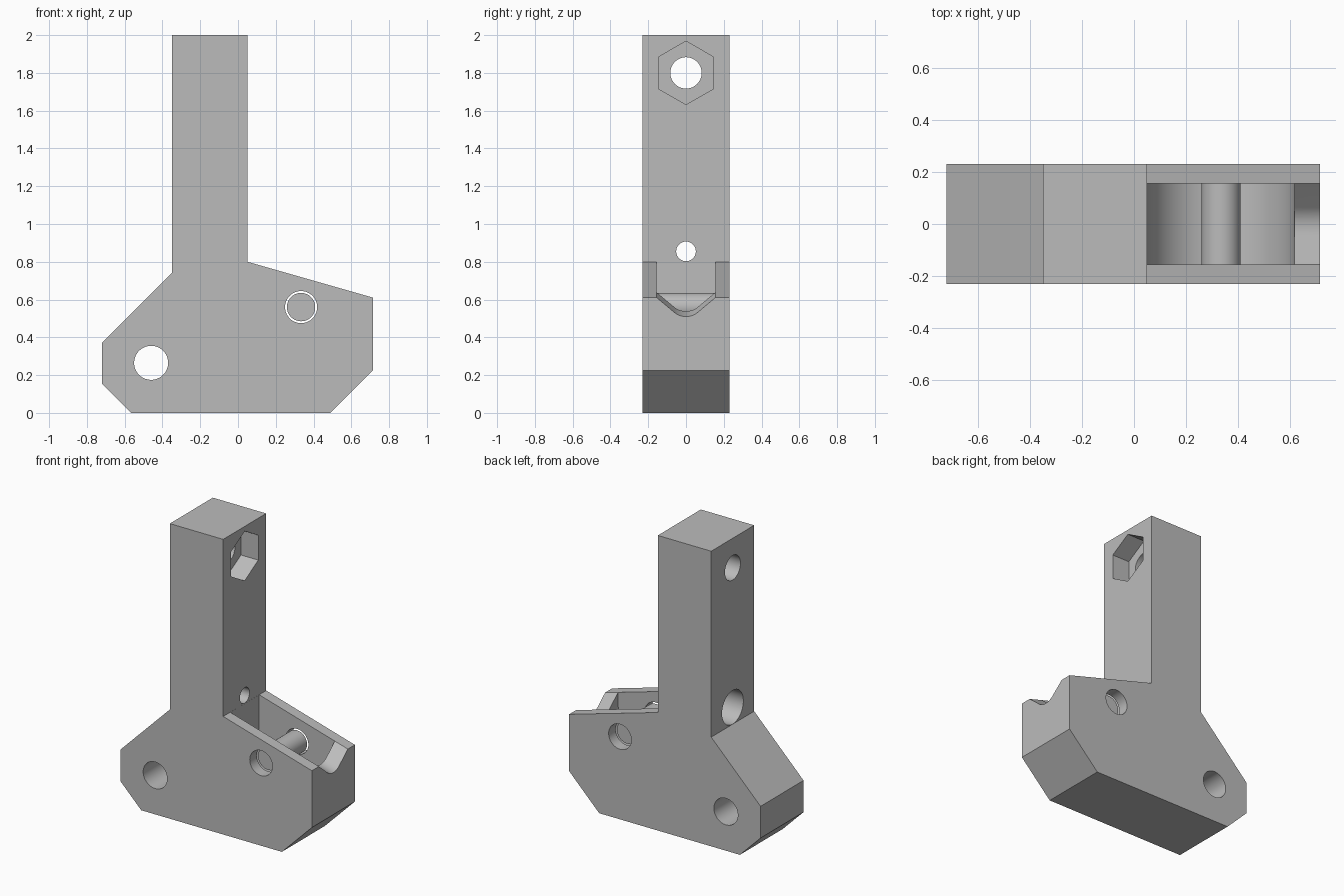
import bpy
from math import sin, cos, pi, radians

cube = bpy.data.objects.get("Cube")
if cube:
    bpy.data.objects.remove(cube, do_unlink=True)

grey = bpy.data.materials.new("matte grey")
grey.use_nodes = True
grey.diffuse_color = (0.5, 0.5, 0.5, 1)
grey.node_tree.nodes["Principled BSDF"].inputs["Base Color"].default_value = (0.5, 0.5, 0.5, 1)


def prism(name, start, end):
    """Solid between two matching outlines."""
    n = len(start)
    faces = [list(range(n)), list(range(2 * n - 1, n - 1, -1))]
    faces += [[i, i + n, (i + 1) % n + n, (i + 1) % n] for i in range(n)]
    mesh = bpy.data.meshes.new(name)
    mesh.from_pydata(start + end, [], faces)
    mesh.materials.append(grey)
    obj = bpy.data.objects.new(name, mesh)
    bpy.context.collection.objects.link(obj)
    bpy.context.view_layer.objects.active = obj
    bpy.ops.object.mode_set(mode='EDIT')
    bpy.ops.mesh.select_all(action='SELECT')
    bpy.ops.mesh.normals_make_consistent(inside=False)
    bpy.ops.object.mode_set(mode='OBJECT')
    return obj


def along_y(name, outline, y0, y1):
    return prism(name, [(x, y0, z) for x, z in outline], [(x, y1, z) for x, z in outline])


def along_x(name, outline, x0, x1, slope=0.0, ref=0.0):
    return prism(name, [(x0, y, z - slope * (x0 - ref)) for y, z in outline],
                 [(x1, y, z - slope * (x1 - ref)) for y, z in outline])


def arc(cx, cz, r, a0, a1, n):
    return [(cx + r * cos(a0 + (a1 - a0) * i / n), cz + r * sin(a0 + (a1 - a0) * i / n))
            for i in range(n + 1)]


def circle(cx, cz, r, n=64):
    return arc(cx, cz, r, pi / 2, pi * 2.5, n)[:-1]


def smooth(obj):
    bpy.ops.object.select_all(action='DESELECT')
    obj.select_set(True)
    bpy.context.view_layer.objects.active = obj
    bpy.ops.object.shade_smooth_by_angle(angle=radians(20))


# Body: upright column on a chamfered base
body = along_y("bracket_body", [
    (-0.35, 2), (0.05, 2), (0.05, 0.8), (0.715, 0.61), (0.715, 0.225),
    (0.49, 0), (-0.565, 0), (-0.72, 0.155), (-0.72, 0.37), (-0.35, 0.74)], -0.23, 0.23)

# Round-bottomed pocket, open at the top
px, pz, pocket_r, half_w = 0.334, 0.56, 0.2835, 0.155
pocket = arc(px, pz, pocket_r, pi, 2 * pi, 48) + [(px + pocket_r, 1), (px - pocket_r, 1)]

# Rounded V notch in the end lip, falling with the sloped top
notch = ([(-half_w, 0.9), (-half_w, 0.61)]
         + arc(0, 0.608, 0.098, radians(230), radians(310), 16)
         + [(half_w, 0.61), (half_w, 0.9)])

cutters = [
    along_y("pocket_cutter", pocket, -half_w, half_w),
    along_x("notch_cutter", notch, 0.5, 0.8, slope=0.286, ref=0.715),
    along_y("pivot_hole_cutter", circle(-0.46, 0.265, 0.09), -0.5, 0.5),
    along_y("pin_hole_cutter", circle(px, pz, 0.085), -0.5, 0.5),
    along_x("bolt_hole_cutter", circle(0, 1.8, 0.083), -0.6, 0.3),
    along_x("nut_recess_cutter", circle(0, 1.8, 0.168, 6), -0.08, 0.2),
    along_x("cord_hole_cutter", circle(0, 0.855, 0.052), -0.6, 0.3),
    along_x("cord_recess_cutter", circle(0, 0.855, 0.114), -0.6, -0.1),
]
bpy.context.view_layer.objects.active = body
for cutter in cutters:
    mod = body.modifiers.new(cutter.name, 'BOOLEAN')
    mod.operation = 'DIFFERENCE'
    mod.solver = 'EXACT'
    mod.object = cutter
    bpy.ops.object.modifier_apply(modifier=mod.name)
for cutter in cutters:
    bpy.data.objects.remove(cutter, do_unlink=True)
smooth(body)

# Pin spanning the pocket between the side walls
smooth(along_y("cross_pin", circle(px, pz, 0.075), -half_w, half_w))
